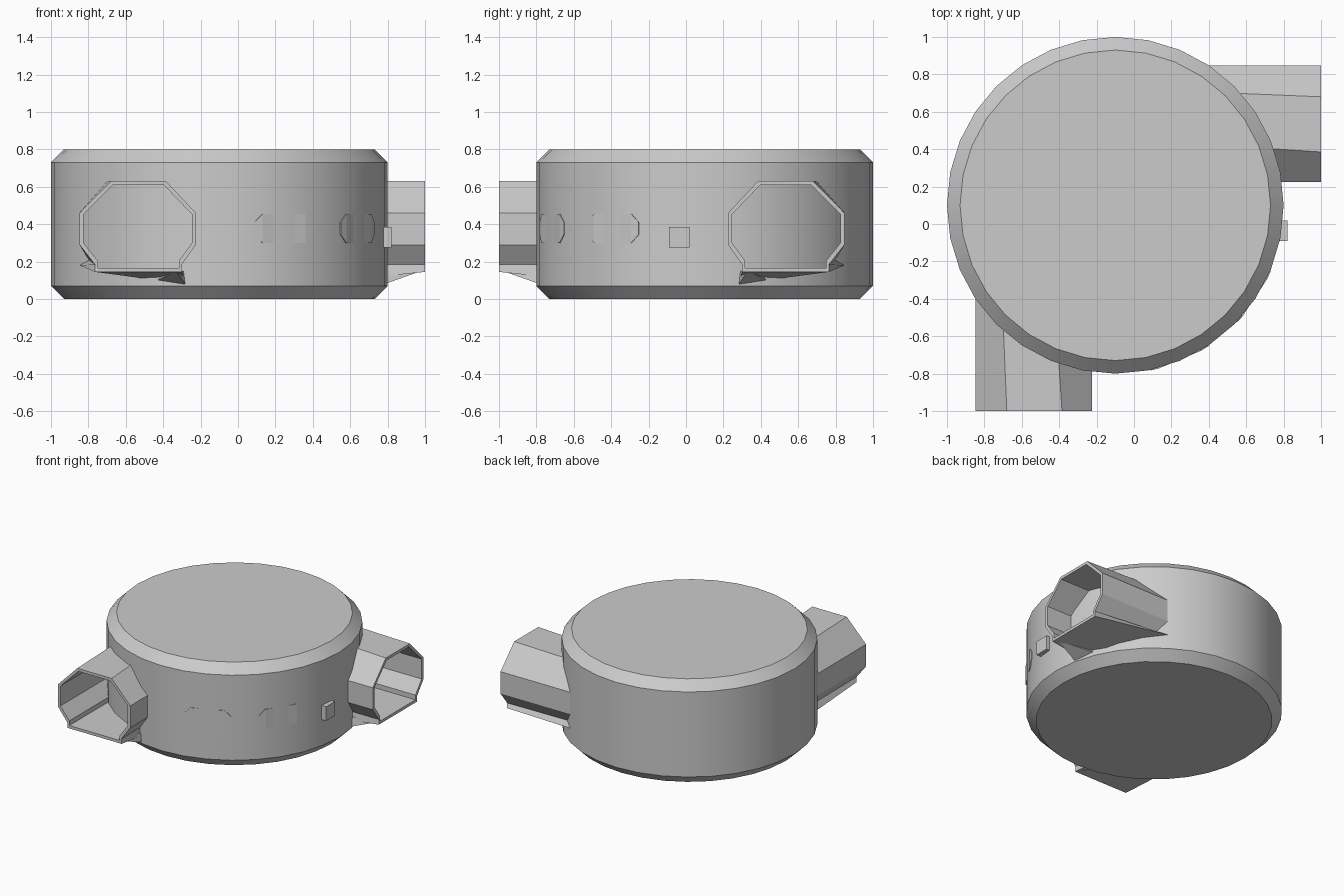
import bpy, bmesh, math
from mathutils import Vector

if "Cube" in bpy.data.objects:
    bpy.data.objects.remove(bpy.data.objects["Cube"])

grey = bpy.data.materials.new("mid_grey")
grey.diffuse_color = (0.6, 0.6, 0.6, 1)
grey.use_nodes = True
grey.node_tree.nodes["Principled BSDF"].inputs["Base Color"].default_value = grey.diffuse_color
CX, CY, R = -0.1, 0.1, 0.9


def finish(name, bm, smooth=False):
    bmesh.ops.recalc_face_normals(bm, faces=bm.faces)
    me = bpy.data.meshes.new(name)
    bm.to_mesh(me)
    bm.free()
    me.materials.append(grey)
    ob = bpy.data.objects.new(name, me)
    bpy.context.collection.objects.link(ob)
    if smooth:
        bpy.ops.object.select_all(action='DESELECT')
        ob.select_set(True)
        bpy.context.view_layer.objects.active = ob
        bpy.ops.object.shade_smooth_by_angle(angle=math.radians(30))
    return ob


def bridge(bm, a, b):
    n = len(a)
    for i in range(n):
        bm.faces.new((a[i], a[(i + 1) % n], b[(i + 1) % n], b[i]))


def mirror(p):
    # swaps the two nozzle sides across the body's diagonal
    return (-p[1], -p[0], p[2])


def same(p):
    return p


# round chamfered body
bm = bmesh.new()
rings = []
for r, z in ((0.83, 0), (R, 0.07), (R, 0.73), (0.83, 0.8)):
    rings.append([bm.verts.new((CX + r * math.cos(i * math.tau / 32),
                                CY + r * math.sin(i * math.tau / 32), z)) for i in range(32)])
for a, b in zip(rings, rings[1:]):
    bridge(bm, a, b)
bm.faces.new(rings[0])
bm.faces.new(rings[-1])
finish("body", bm, True)

# hollow nozzle profiles in x, z: mouth and hidden end
mouth = [(-.68, .63), (-.385, .63), (-.225, .46), (-.225, .29), (-.30, .185),
         (-.30, .145), (-.765, .145), (-.765, .185), (-.847, .29), (-.847, .46)]
rear = [(-.705, .63), (-.425, .63), (-.225, .46), (-.225, .29), (-.30, .185),
        (-.28, .08), (-.847, .18), (-.80, .21), (-.847, .29), (-.847, .46)]


def inset(p, c=(-.535, .39), d=.022):
    return (p[0] + (c[0] - p[0]) * d / .31, p[1] + (c[1] - p[1]) * d / .245)


def nozzle(name, f):
    bm = bmesh.new()
    loops = []
    for prof, y in ((rear, -.40), (mouth, -1.0)):
        loops.append([bm.verts.new(f((x, y, z))) for x, z in prof])
    for y in (-1.0, -.40):
        loops.append([bm.verts.new(f((x, y, z))) for x, z in map(inset, mouth)])
    for a, b in zip(loops, loops[1:]):
        bridge(bm, a, b)
    finish(name, bm)


def strut(name, f):
    bm = bmesh.new()
    for p in ((-.43, -.73, .10), (-.28, -.77, .075), (-.32, -.86, .12),
              (-.40, -.75, .145), (-.29, -.77, .15), (-.33, -.98, .15)):
        bm.verts.new(f(p))
    bmesh.ops.convex_hull(bm, input=bm.verts)
    finish(name, bm)


for side, f in (("front", same), ("right", mirror)):
    nozzle(side + "_nozzle", f)
    strut(side + "_nozzle_strut", f)


# shallow panels with clipped corners, wrapped on the body
def panel(name, a0, a1, z0=.30, z1=.455, clip=.045):
    bm = bmesh.new()
    c = clip / R
    outline = [(a0 + c, z0), (a1 - c, z0), (a1, z0 + clip), (a1, z1 - clip),
               (a1 - c, z1), (a0 + c, z1), (a0, z1 - clip), (a0, z0 + clip)]
    inner, outer = [], []
    for a, z in outline:
        d = Vector((math.cos(a), math.sin(a), 0))
        base = Vector((CX, CY, z))
        inner.append(bm.verts.new(base + d * .88))
        outer.append(bm.verts.new(base + d * .903))
    bridge(bm, inner, outer)
    # vertical strips keep the outer skin planar
    for i, j, k, l in ((0, 5, 6, 7), (0, 1, 4, 5), (1, 2, 3, 4)):
        bm.faces.new([outer[n] for n in (i, j, k, l)])
    finish(name, bm)


panel("front_panel", math.radians(-78), math.radians(-56.5))
panel("side_panel", math.radians(-44), math.radians(-23))

# small button
bm = bmesh.new()
bmesh.ops.create_cube(bm, size=1)
for v in bm.verts:
    v.co = Vector((.79 + v.co.x * .06, -.035 + v.co.y * .11, .33 + v.co.z * .11))
finish("button", bm)
